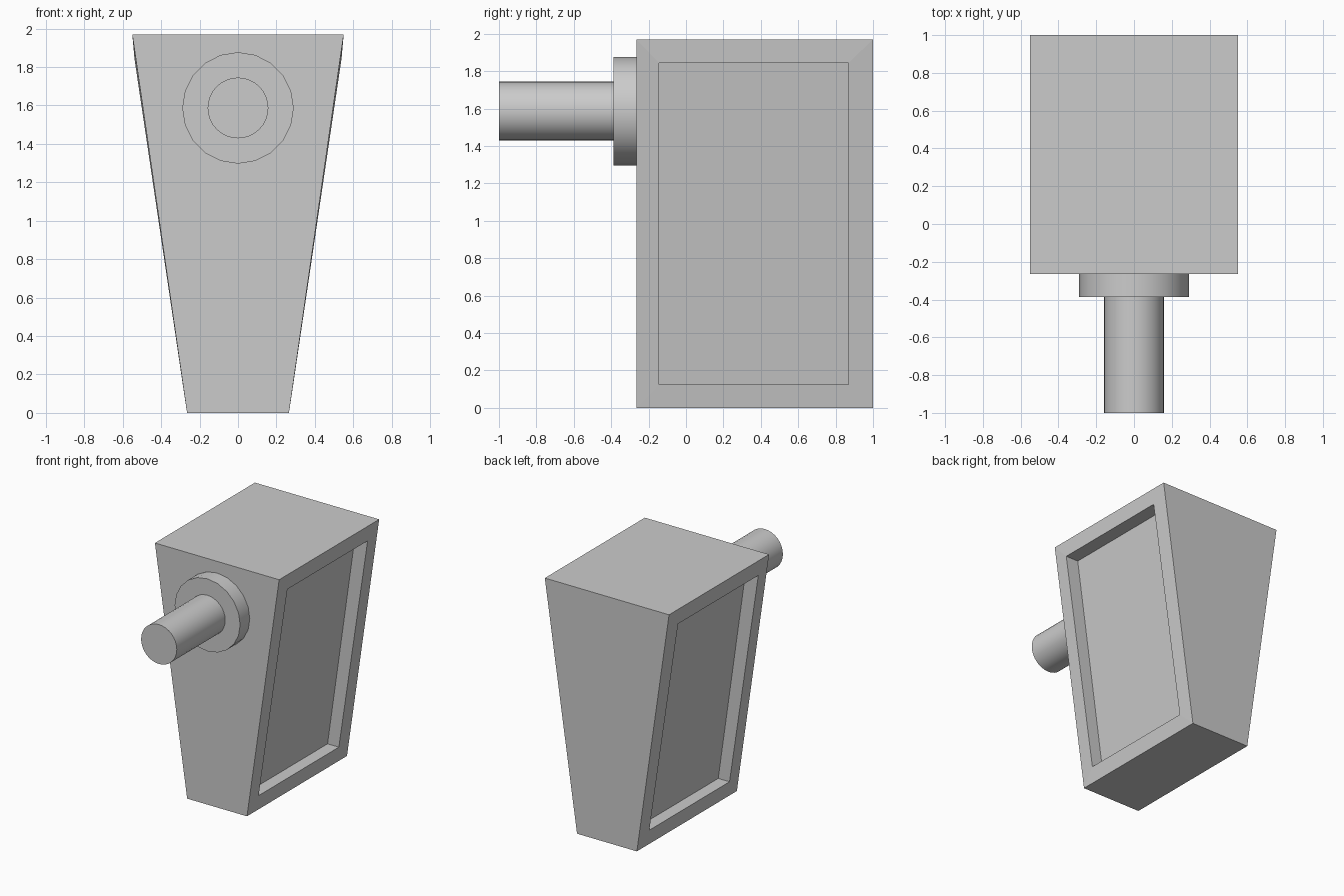
import bpy, bmesh, math

if "Cube" in bpy.data.objects:
    bpy.data.objects.remove(bpy.data.objects["Cube"])

Y0, Y1 = -0.265, 1.0
H, W0, W1 = 1.97, 0.265, 0.55
# recess rim: height, half width, depth
LOW, HIGH = (0.125, 0.284, 0.10), (1.845, 0.539, 0.112)
RY0, RY1 = -0.145, 0.87


def make_body():
    bm = bmesh.new()

    def quad_ring(s, y0, y1, low, high):
        pts = [(y0, *low), (y1, *low), (y1, *high), (y0, *high)]
        return [bm.verts.new((s * x, y, z)) for y, z, x in pts]

    outers = []
    for s in (1, -1):
        outer = quad_ring(s, Y0, Y1, (0, W0), (H, W1))
        rim = quad_ring(s, RY0, RY1, LOW[:2], HIGH[:2])
        floor = quad_ring(s, RY0, RY1, (LOW[0], LOW[1] - LOW[2]), (HIGH[0], HIGH[1] - HIGH[2]))
        for a, b in ((outer, rim), (rim, floor)):
            for i in range(4):
                j = (i + 1) % 4
                bm.faces.new((a[i], a[j], b[j], b[i]))
        bm.faces.new(floor)
        outers.append(outer)
    # front, back, top and bottom join the two sides
    r, l = outers
    for i in range(4):
        j = (i + 1) % 4
        bm.faces.new((r[j], r[i], l[i], l[j]))
    bmesh.ops.recalc_face_normals(bm, faces=bm.faces)
    me = bpy.data.meshes.new("tapered_body")
    bm.to_mesh(me)
    bm.free()
    bpy.context.collection.objects.link(bpy.data.objects.new("tapered_body", me))


def rod(name, radius, y0, y1, sides):
    bpy.ops.mesh.primitive_cylinder_add(
        vertices=sides, radius=radius, depth=y1 - y0,
        location=(0, (y0 + y1) / 2, 1.587), rotation=(math.pi / 2, 0, 0))
    bpy.context.object.name = name
    bpy.ops.object.shade_smooth_by_angle(angle=math.radians(30))


make_body()
# round collar and shaft on the front
rod("collar", 0.29, -0.387, Y0, 20)
rod("shaft", 0.158, -1.0, -0.387, 32)
